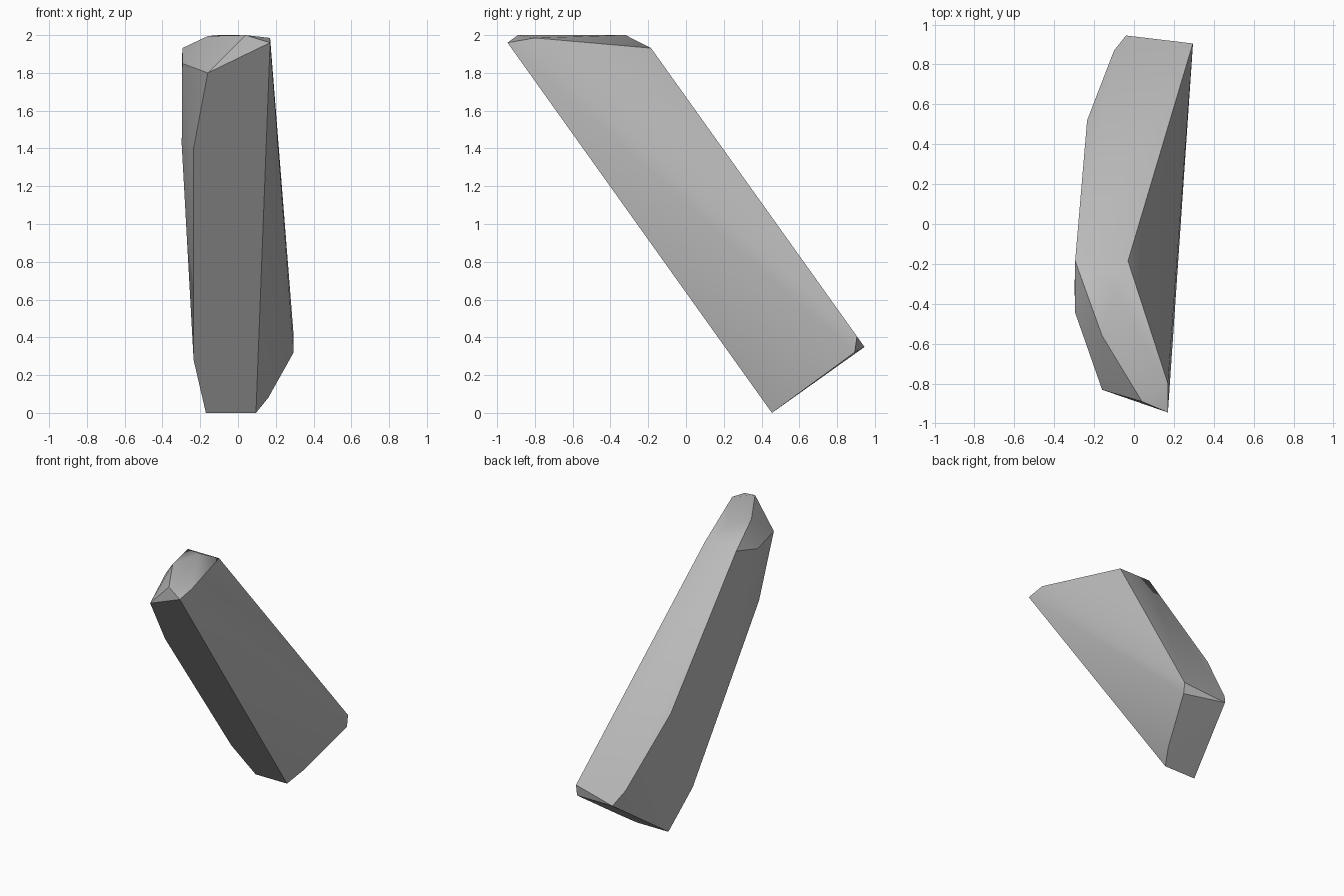
import bpy, bmesh, math

default_cube = bpy.data.objects.get("Cube")
if default_cube:
    bpy.data.objects.remove(default_cube, do_unlink=True)

# The shard leans forward: parallel front and back planes, cut square at the base
SLOPE = 1.4
BASE_SLOPE = 0.732
BASE_Y = 0.455


def on_front(x, z):
    return (x, BASE_Y - z / SLOPE, z)


def on_back(x, y):
    return (x, y, 1.672 - SLOPE * y)


def on_base(x, y):
    return (x, y, BASE_SLOPE * (y - BASE_Y))


# Outline of the long front face
front_outline = [on_front(x, z) for x, z in (
    (-0.17, 0), (0.095, 0), (0.17, 1.96),
    (-0.16, 1.8), (-0.235, 1.4), (-0.235, 0.28))]

# Outline of the long back face
back_outline = [on_back(x, y) for x, y in (
    (0.295, 0.905), (-0.04, 0.945), (-0.1, 0.87),
    (-0.235, 0.52), (-0.295, -0.185), (-0.03, -0.185))]

# Chipped corners around the base
base_corners = [on_base(x, y) for x, y in ((0.16, 0.564), (0.295, 0.893))]

# Worn top and the bulge on the right flank
top_corners = [(0.04, -0.89, 2), (0.17, -0.8, 1.985),
               (-0.16, -0.56, 1.995), (-0.1, -0.32, 2)]
flank_corners = [(-0.295, -0.445, 1.85), (-0.298, -0.32, 1.42)]


def make_material(name, colour):
    material = bpy.data.materials.new(name)
    material.use_nodes = True
    material.diffuse_color = colour
    shader = next(node for node in material.node_tree.nodes
                  if node.type == "BSDF_PRINCIPLED")
    shader.inputs["Base Color"].default_value = colour
    return material


def make_hull(name, points, material):
    bm = bmesh.new()
    for point in points:
        bm.verts.new(point)
    hull = bmesh.ops.convex_hull(bm, input=bm.verts[:])
    loose = set(hull["geom_interior"]) | set(hull["geom_unused"])
    loose = [item for item in loose if isinstance(item, bmesh.types.BMVert)]
    bmesh.ops.delete(bm, geom=loose, context="VERTS")
    # Merge the triangles of each flat facet
    bmesh.ops.dissolve_limit(bm, angle_limit=math.radians(1),
                             verts=bm.verts[:], edges=bm.edges[:])
    bmesh.ops.recalc_face_normals(bm, faces=bm.faces[:])
    mesh = bpy.data.meshes.new(name)
    bm.to_mesh(mesh)
    bm.free()
    mesh.materials.append(material)
    body = bpy.data.objects.new(name, mesh)
    bpy.context.collection.objects.link(body)
    return body


stone = make_material("grey_stone", (0.5, 0.5, 0.5, 1))
shard = make_hull("rock_shard", front_outline + back_outline + base_corners
                  + top_corners + flank_corners, stone)

# Soft shading over shallow facets, crisp along the main edges
bpy.ops.object.select_all(action="DESELECT")
shard.select_set(True)
bpy.context.view_layer.objects.active = shard
bpy.ops.object.shade_smooth_by_angle(angle=math.radians(30))
